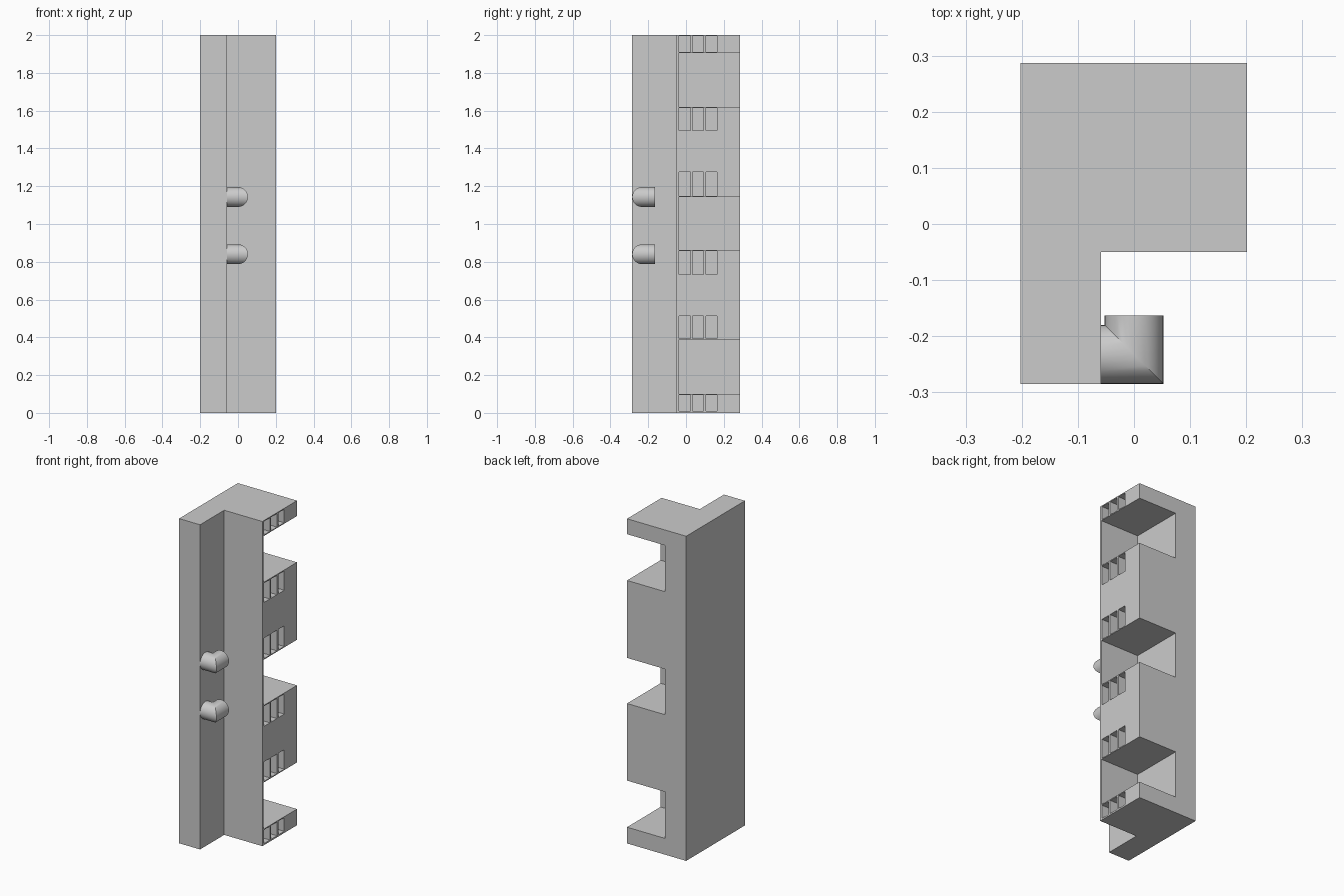
import bpy, bmesh, math

if "Cube" in bpy.data.objects:
    bpy.data.objects.remove(bpy.data.objects["Cube"])


def make_object(name, bm):
    bmesh.ops.recalc_face_normals(bm, faces=bm.faces)
    mesh = bpy.data.meshes.new(name)
    bm.to_mesh(mesh)
    bm.free()
    ob = bpy.data.objects.new(name, mesh)
    bpy.context.collection.objects.link(ob)
    return ob


def add_box(bm, x, y, z):
    verts = bmesh.ops.create_cube(bm, size=1)["verts"]
    for v in verts:
        for i, (lo, hi) in enumerate((x, y, z)):
            v.co[i] = hi if v.co[i] > 0 else lo


# L-shaped column
bm = bmesh.new()
profile = [(-0.202, -0.285), (-0.059, -0.285), (-0.059, -0.05),
           (0.201, -0.05), (0.201, 0.287), (-0.202, 0.287)]
base = bm.faces.new([bm.verts.new((x, y, 0)) for x, y in profile])
ext = bmesh.ops.extrude_face_region(bm, geom=[base])["geom"]
for g in ext:
    if isinstance(g, bmesh.types.BMVert):
        g.co.z = 2
column = make_object("column", bm)

# Cutters: three back corner notches, and rows of slots above and below each
notches = [(0.10, 0.387), (0.862, 1.143), (1.62, 1.905)]
slots_z = [(0.01, 0.094), (0.393, 0.513), (0.732, 0.856),
           (1.149, 1.276), (1.495, 1.614), (1.911, 1.994)]
slots_y = [(-0.036, 0.023), (0.034, 0.092), (0.105, 0.163)]
bm = bmesh.new()
for z in notches:
    add_box(bm, (-0.059, 0.3), (-0.039, 0.4), z)
for z in slots_z:
    for y in slots_y:
        add_box(bm, (0.145, 0.3), y, z)
cutter = make_object("notch_cutter", bm)
cutter.hide_render = True

mod = column.modifiers.new("notches", "BOOLEAN")
mod.operation = "DIFFERENCE"
mod.solver = "EXACT"
mod.object = cutter
bpy.context.view_layer.objects.active = column
bpy.ops.object.modifier_apply(modifier=mod.name)
bpy.data.objects.remove(cutter)


# Mitred elbow pegs on the inside of the front leg
def elbow(name, zc, r=0.0525, n=32):
    yc = -0.2325
    bm = bmesh.new()
    rings = [[], [], []]
    for i in range(n):
        a = 2 * math.pi * i / n
        o, z = r * math.cos(a), zc + r * math.sin(a)
        for ring, co in zip(rings, ((-0.059, yc - o, z), (o, yc - o, z), (o, -0.163, z))):
            ring.append(bm.verts.new(co))
    for a, b in zip(rings, rings[1:]):
        for i in range(n):
            j = (i + 1) % n
            bm.faces.new((a[i], a[j], b[j], b[i]))
    bm.faces.new(rings[0])
    bm.faces.new(rings[2])
    ob = make_object(name, bm)
    bpy.ops.object.select_all(action="DESELECT")
    ob.select_set(True)
    bpy.context.view_layer.objects.active = ob
    bpy.ops.object.shade_smooth_by_angle(angle=math.radians(30))


elbow("lower_peg", 0.84)
elbow("upper_peg", 1.143)
